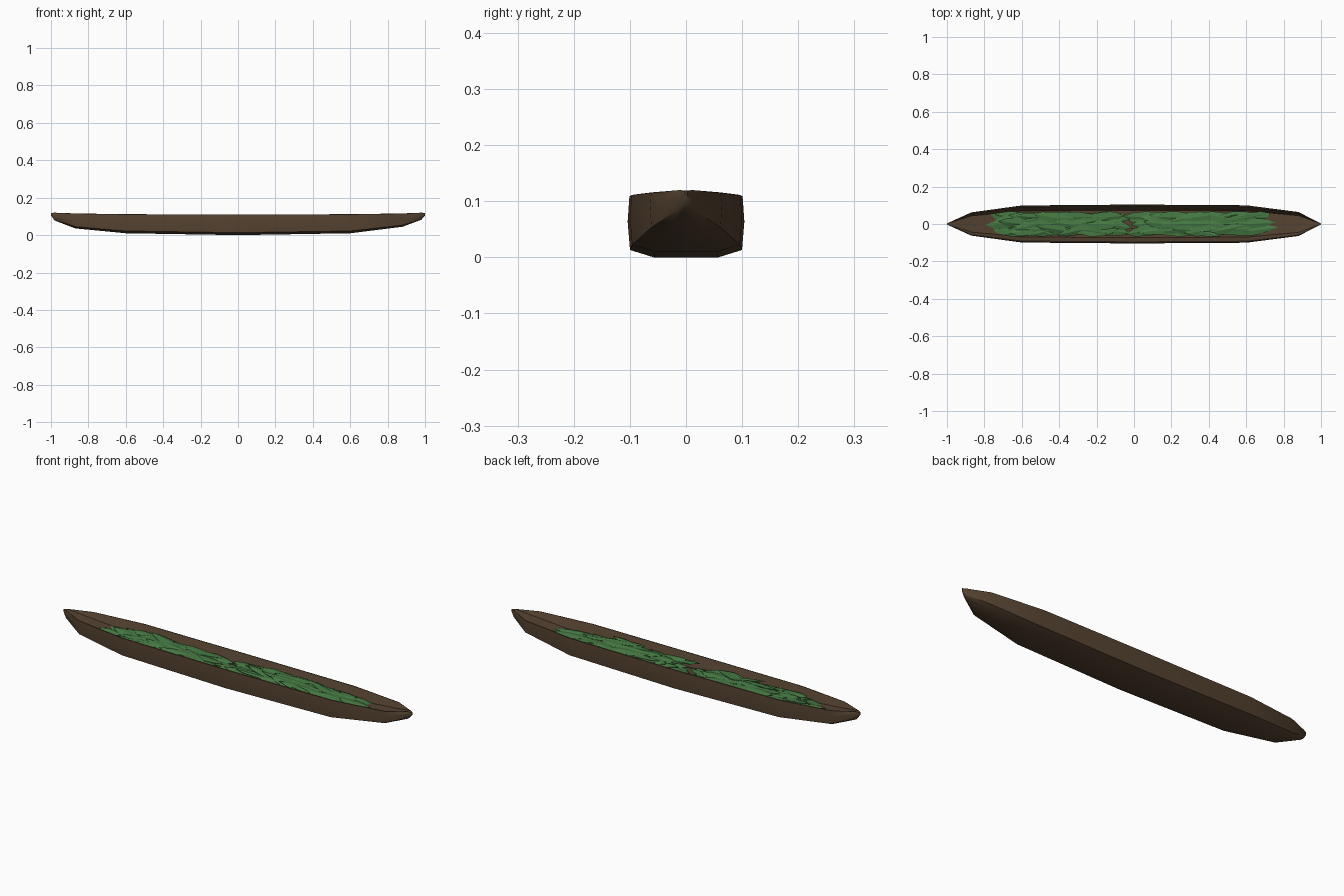
import bpy, math, random
from mathutils import Vector, Matrix

if "Cube" in bpy.data.objects:
    bpy.data.objects.remove(bpy.data.objects["Cube"])

random.seed(4)


def material(name, col):
    m = bpy.data.materials.new(name)
    m.diffuse_color = (*col, 1)
    m.use_nodes = True
    m.node_tree.nodes["Principled BSDF"].inputs["Base Color"].default_value = m.diffuse_color
    return m


def make_object(name, verts, faces, mats):
    me = bpy.data.meshes.new(name)
    me.from_pydata(verts, [], faces)
    for m in mats:
        me.materials.append(m)
    ob = bpy.data.objects.new(name, me)
    bpy.context.collection.objects.link(ob)
    return ob


wood = material("dark_wood", (0.09, 0.055, 0.03))
green = material("leaf_green", (0.06, 0.19, 0.055))

# Hull stations: x, half width, keel z, rim z, inner floor z
stations = [
    (-1.0, 0.002, 0.105, 0.117, 0.115), (-0.98, 0.012, 0.078, 0.120, 0.115),
    (-0.87, 0.062, 0.036, 0.116, 0.085), (-0.6, 0.099, 0.010, 0.112, 0.050),
    (0.0, 0.104, 0.000, 0.110, 0.045), (0.6, 0.100, 0.010, 0.112, 0.050),
    (0.88, 0.064, 0.045, 0.116, 0.085), (0.98, 0.012, 0.082, 0.120, 0.115),
    (1.0, 0.002, 0.105, 0.117, 0.115)]


def section(x, w, k, r, f):
    # right half from keel, over the rim, to the inner floor
    h = r - k
    half = [(0.55 * w, k), (0.96 * w, k + 0.12 * h), (w, k + 0.58 * h),
            (0.97 * w, r - 0.001), (0.92 * w, r), (0.70 * w, f + 0.004)]
    ring = half + [(-y, z) for y, z in reversed(half)]
    return [(x, y, z) for y, z in ring]


verts = [p for s in stations for p in section(*s)]
n = 12
faces = []
for i in range(len(stations) - 1):
    for j in range(n):
        a, b = i * n + j, i * n + (j + 1) % n
        faces.append((a, b, b + n, a + n))
last = (len(stations) - 1) * n
faces.append(tuple(reversed(range(n))))
faces.append(tuple(range(last, last + n)))
# orient so the outside faces outwards
hull = make_object("canoe_hull", verts, [tuple(reversed(f)) for f in faces], [wood])
bpy.context.view_layer.objects.active = hull
hull.select_set(True)
bpy.ops.object.mode_set(mode='EDIT')
bpy.ops.mesh.select_all(action='SELECT')
bpy.ops.mesh.normals_make_consistent(inside=False)
bpy.ops.object.mode_set(mode='OBJECT')
bpy.ops.object.shade_smooth_by_angle(angle=math.radians(50))

# Folded pointed leaf: position along length, half width fraction
PROFILE = [(-0.5, 0.0), (-0.3, 0.75), (0.0, 1.0), (0.28, 0.7), (0.5, 0.0)]


def leaf(verts, faces, centre, length, width, yaw, pitch, roll):
    m = (Matrix.Translation(centre) @ Matrix.Rotation(yaw, 4, 'Z')
         @ Matrix.Rotation(pitch, 4, 'Y') @ Matrix.Rotation(roll, 4, 'X'))
    base = len(verts)
    for t, w in PROFILE:
        droop = -0.10 * length * t * t
        for s in (-1, 0, 1):
            p = m @ Vector((t * length, s * w * width * random.uniform(0.85, 1.1),
                            droop - abs(s) * w * 0.007))
            p.y = max(-0.068, min(0.068, p.y))
            p.z = max(0.05, min(0.109, p.z))
            verts.append(p)
    for i in range(len(PROFILE) - 1):
        for s in (0, 1):
            a = base + i * 3 + s
            faces.append((a, a + 3, a + 4, a + 1))


# Two leaf heaps laid end to end
for name, x0, x1 in (("rear_leaf_heap", -0.68, -0.12), ("front_leaf_heap", 0.06, 0.64)):
    lv, lf = [], []
    count = 16
    for i in range(count):
        u = i / (count - 1)
        x = x0 + (x1 - x0) * u
        for side in (-1, 0, 1):
            z = 0.078 + 0.014 * math.sin(math.pi * u) + random.uniform(-0.006, 0.006)
            if name.startswith("front"):
                z += 0.010 * (1 - u)
            leaf(lv, lf, Vector((x + random.uniform(-0.02, 0.02), side * 0.034, z)),
                 random.uniform(0.19, 0.27), random.uniform(0.024, 0.032),
                 random.uniform(-0.25, 0.25), random.uniform(-0.02, 0.10),
                 random.uniform(-0.25, 0.25))
    heap = make_object(name, lv, lf, [green])
    # thin leaves with a little thickness
    sol = heap.modifiers.new("thickness", 'SOLIDIFY')
    sol.thickness = 0.002
